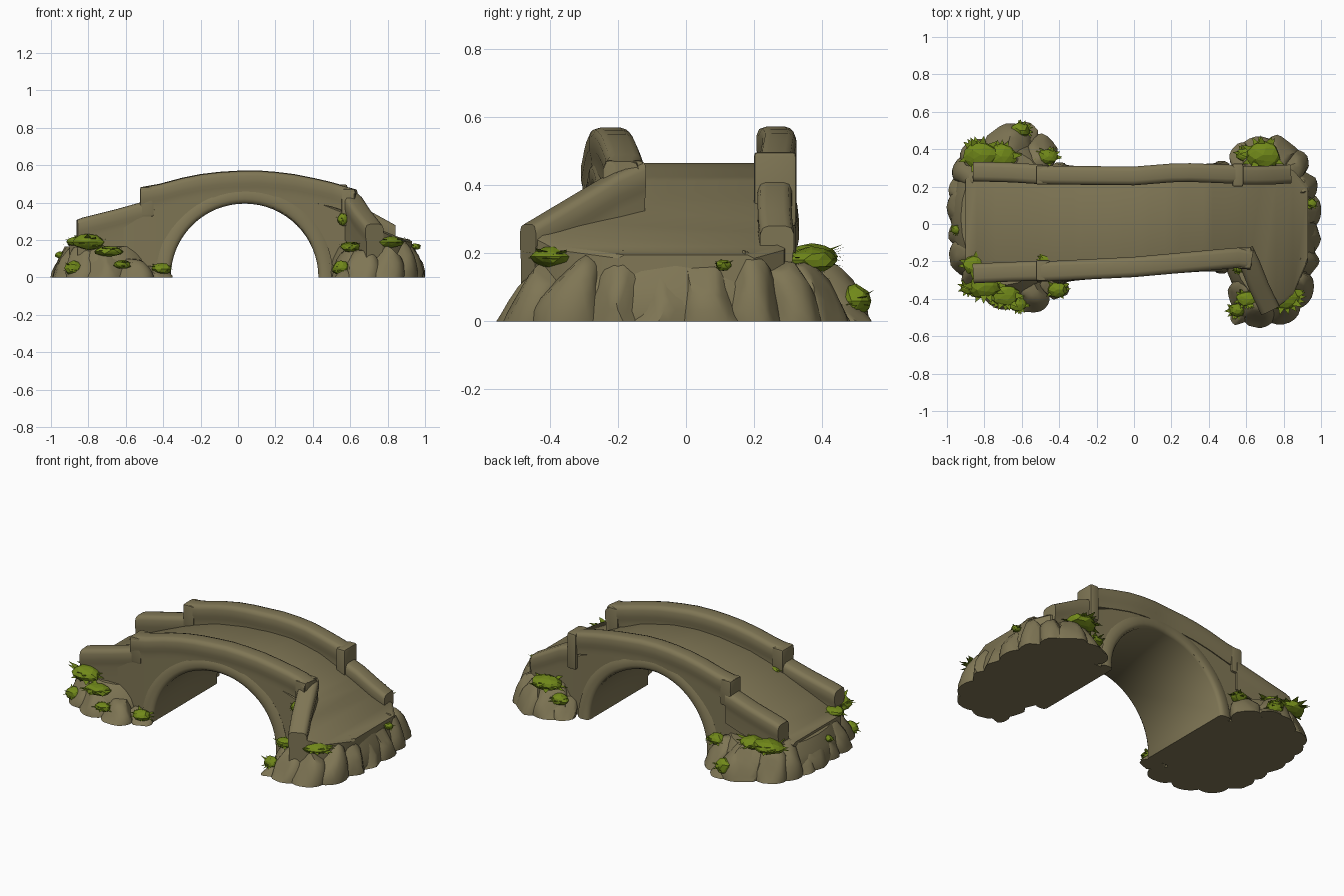
import bpy, bmesh, math, random
from mathutils import Vector

if "Cube" in bpy.data.objects:
    bpy.data.objects.remove(bpy.data.objects["Cube"])

random.seed(4)


def material(name, col):
    m = bpy.data.materials.new(name)
    m.diffuse_color = (*col, 1)
    m.use_nodes = True
    m.node_tree.nodes["Principled BSDF"].inputs["Base Color"].default_value = m.diffuse_color
    return m


STONE = material("olive_stone", (0.212, 0.18, 0.09))
MOSS = material("moss_green", (0.165, 0.25, 0.01))


def finish(bm, name, mat, angle=35):
    bmesh.ops.recalc_face_normals(bm, faces=bm.faces)
    me = bpy.data.meshes.new(name)
    bm.to_mesh(me)
    bm.free()
    me.materials.append(mat)
    if angle:
        me.shade_smooth()
        me.set_sharp_from_angle(angle=math.radians(angle))
    ob = bpy.data.objects.new(name, me)
    bpy.context.collection.objects.link(ob)
    return ob


def loft(name, rings, angle=35):
    """Skin a list of equal-length closed rings and cap both ends."""
    bm = bmesh.new()
    vs = [[bm.verts.new(p) for p in r] for r in rings]
    n = len(vs[0])
    for a, b in zip(vs, vs[1:]):
        for i in range(n):
            j = (i + 1) % n
            bm.faces.new((a[i], a[j], b[j], b[i]))
    bm.faces.new(vs[0])
    bm.faces.new(vs[-1])
    return finish(bm, name, STONE, angle)


def interp(pts, x):
    if x <= pts[0][0]:
        return pts[0][1]
    for (x0, y0), (x1, y1) in zip(pts, pts[1:]):
        if x <= x1:
            return y0 + (y1 - y0) * (x - x0) / (x1 - x0)
    return pts[-1][1]


# Plan and height curves of the bridge
DECK = [(-.9, .18), (-.84, .2), (-.5, .355), (-.3, .42), (-.1, .455), (.05, .467), (.2, .46),
        (.4, .42), (.6, .34), (.8, .235), (.93, .195)]
FRONT = [(-.9, -.22), (-.84, -.3), (-.5, -.3), (0, -.275), (.5, -.23), (.62, -.22), (.76, -.45),
         (.85, -.38), (.93, -.2)]
BACK = [(-.9, .24), (-.84, .315), (-.5, .3), (0, .295), (.25, .315), (.5, .305), (.84, .3), (.93, .2)]
CX, R = .035, .395

# Deck and side walls with the arch cut out below
arch_x = [CX - R * math.cos(math.pi * i / 28) for i in range(29)]
xs = [-.9, -.84, -.74, -.62, -.5, -.43] + arch_x + [.5, .56, .62, .69, .76, .85, .93]
rings = []
for x in xs:
    d = 1 - ((x - CX) / R) ** 2
    bot = R * math.sqrt(d) + .008 if d > 1e-6 else 0
    f, b, t = interp(FRONT, x), interp(BACK, x), interp(DECK, x)
    rings.append([(x, f, bot), (x, f, t - .01), (x, f + .02, t), (x, b - .02, t), (x, b, t - .01), (x, b, bot)])
loft("bridge_deck_and_walls", rings, 30)

# Soft-edged arch ring and vault, flaring slightly at the feet
rings = []
for i in range(33):
    a = math.pi * i / 32
    c, s = math.cos(a), math.sin(a)
    x = CX + .42 * c
    k = .008 + .022 * (1 - s) ** 2
    f, b = interp(FRONT, min(x, .6)) - k, interp(BACK, x) + k
    sec = [(.405, f + .004), (.42, f), (.45, f), (.475, f + .014), (.44, f + .06), (.44, b - .06),
           (.475, b - .014), (.45, b), (.42, b), (.405, b - .004), (R, b - .018), (R, f + .018)]
    rings.append([(CX + r * c, y, r * s) for r, y in sec])
loft("arch_vault", rings, 60)

# Parapets: swept section with a soft overhanging coping
SECTION = [(.44, -.11), (.46, -.085), (.5, -.065), (.5, -.025), (.42, -.006), (.25, 0), (-.25, 0),
           (-.42, -.006), (-.5, -.025), (-.5, -.065), (-.46, -.085), (-.44, -.11)]


def parapet(name, path, width, foot=.13):
    pts = [Vector(p) for p in path]
    rings = []
    for i, p in enumerate(pts):
        d = pts[min(i + 1, len(pts) - 1)] - pts[max(i - 1, 0)]
        side = Vector((-d.y, d.x, 0)).normalized()
        sec = [(.44, -foot)] + SECTION + [(-.44, -foot)]
        rings.append([p + side * u * width + Vector((0, 0, z)) for u, z in sec])
    return loft(name, rings, 50)


TOP = [(-.52, .48), (-.42, .498), (-.3, .53), (-.2, .55), (-.1, .562), (0, .568), (.1, .57), (.2, .562),
       (.3, .55), (.4, .53), (.5, .507), (.56, .49), (.63, .47)]
parapet("front_parapet", [(x, interp(FRONT, x) + .045, z) for x, z in TOP], .108)
parapet("back_parapet", [(x, interp(BACK, x) - .038, z + .003) for x, z in TOP[:-1]], .1)
parapet("front_left_wing", [(-.86, -.265, .308), (-.83, -.263, .32), (-.65, -.255, .365), (-.49, -.25, .41)],
        .105, .19)
parapet("back_left_wing", [(-.86, .28, .308), (-.83, .28, .32), (-.65, .275, .365), (-.49, .265, .41)], .105, .19)
parapet("back_right_wing", [(.54, .262, .425), (.65, .26, .385), (.75, .262, .33), (.84, .268, .28)], .1, .15)
parapet("front_right_wing", [(.585, -.14, .47), (.62, -.215, .435), (.67, -.34, .36), (.73, -.465, .285)],
        .108, .24)


# End posts where the parapets step down
def post(name, x, y, top, sx, sy, h=.16):
    bm = bmesh.new()
    bmesh.ops.create_cube(bm, size=1)
    for v in bm.verts:
        v.co = Vector((x + v.co.x * sx, y + v.co.y * sy, top + (v.co.z - .5) * h))
    bmesh.ops.bevel(bm, geom=bm.edges[:], offset=.014, segments=2, affect='EDGES', profile=.6)
    finish(bm, name, STONE, 50)


post("front_left_post", -.487, -.248, .484, .075, .112)
post("back_left_post", -.487, .262, .484, .075, .104)
post("back_right_post", .555, .262, .498, .06, .125, .22)
post("front_right_post", .59, -.182, .474, .075, .115, .2)

# Low earth mounds under both ends
CENTRES = {"left": (-.68, .035), "right": (.72, -.03)}
for side, rx, ry in (("left", .3, .44), ("right", .255, .46)):
    cx, cy = CENTRES[side]
    rings = []
    for k, z in ((.99, 0), (1, .03), (.94, .1), (.82, .165)):
        rings.append([(cx + rx * k * math.cos(i * math.tau / 24), cy + ry * k * math.sin(i * math.tau / 24), z)
                      for i in range(24)])
    loft(f"{side}_mound", rings)


# Boulders: faceted lumps that lean inward and are widest at the ground
def boulder(name, centre, x, y, rx, ry, top):
    bm = bmesh.new()
    bmesh.ops.create_icosphere(bm, subdivisions=3, radius=1.12)
    cuts = [(Vector((random.uniform(-1, 1), random.uniform(-1, 1), random.uniform(-.1, 1))).normalized(),
             random.uniform(.78, .95)) for _ in range(9)]
    cuts.append((Vector((random.uniform(-.2, .2), random.uniform(-.2, .2), 1)).normalized(), .92))
    lean = Vector((x - centre[0], y - centre[1])) * .14
    for v in bm.verts:
        c = v.co.copy()
        for n, d in cuts:
            over = c.dot(n) - d
            if over > 0:
                c -= n * over
        h = max(0, .17 + .89 * c.z)
        v.co = Vector((x + c.x * rx - lean.x * (h - .2), y + c.y * ry - lean.y * (h - .2), top * h))
    bmesh.ops.remove_doubles(bm, verts=bm.verts, dist=.0005)
    finish(bm, name, STONE, 40)


ROCKS = {
    "left": [(-.87, .27, .09, .09, .19), (-.9, .07, .09, .12, .18), (-.91, -.06, .07, .09, .14),
             (-.88, -.17, .1, .1, .18), (-.82, -.29, .09, .09, .19), (-.69, -.35, .11, .09, .15),
             (-.55, -.38, .09, .08, .1), (-.43, -.34, .07, .06, .06), (-.82, .35, .1, .09, .2),
             (-.66, .41, .13, .11, .18), (-.51, .38, .09, .09, .16), (-.59, .48, .07, .05, .08),
             (-.92, .17, .06, .08, .12)],
    "right": [(.85, .31, .075, .09, .17), (.89, .2, .08, .09, .2), (.91, .07, .08, .1, .19),
              (.91, -.06, .08, .11, .18), (.89, -.2, .09, .11, .2), (.85, -.33, .1, .11, .19),
              (.78, -.43, .1, .09, .18), (.66, -.45, .1, .09, .15), (.59, -.36, .08, .1, .16),
              (.57, -.48, .05, .05, .06), (.78, .37, .09, .09, .17), (.67, .36, .11, .09, .19),
              (.59, .35, .07, .07, .12)],
}
for side, rocks in ROCKS.items():
    for i, r in enumerate(rocks):
        boulder(f"{side}_boulder_{i + 1}", CENTRES[side], *r)


# Moss tufts: a ragged hanging mat with short pointed leaves
def moss(i, x, y, z, r, h):
    bm = bmesh.new()
    bmesh.ops.create_icosphere(bm, subdivisions=2, radius=1)
    for v in bm.verts:
        k = random.uniform(.85, 1.05)
        v.co = Vector((x + v.co.x * r * k, y + v.co.y * r * .8 * k, max(.003, z + v.co.z * h * k)))
    for _ in range(14):
        a, up = random.uniform(0, math.tau), random.uniform(-.5, .7)
        d = Vector((math.cos(a) * r, math.sin(a) * .8 * r, up * h))
        w = Vector((-math.sin(a), math.cos(a), 0)) * r * .2
        base = Vector((x, y, z)) + d * .5
        mid, tip = base + d * .3, base + d * .85
        pts = [base, mid - w, tip, mid + w]
        bm.faces.new([bm.verts.new((p.x, p.y, max(p.z, .003))) for p in pts])
    finish(bm, f"moss_tuft_{i + 1}", MOSS, 0)


TUFTS = [(-.8, -.33, .19, .09, .045), (-.69, -.38, .14, .08, .03), (-.85, -.22, .19, .07, .03),
         (-.88, -.34, .05, .05, .04), (-.62, -.43, .07, .05, .025), (-.41, -.35, .045, .055, .035),
         (-.47, -.19, .35, .04, .022), (-.82, .37, .19, .095, .04), (-.71, .36, .18, .085, .035),
         (-.61, .5, .06, .055, .05), (-.46, .36, .135, .055, .035), (-.95, -.03, .12, .03, .02),
         (.69, .37, .18, .095, .04), (.6, .37, .1, .055, .035), (.8, -.39, .19, .09, .035),
         (.6, -.4, .165, .055, .03), (.55, -.46, .05, .05, .04), (.56, -.24, .31, .03, .035),
         (.95, .11, .165, .03, .018)]
for i, t in enumerate(TUFTS):
    moss(i, *t)
